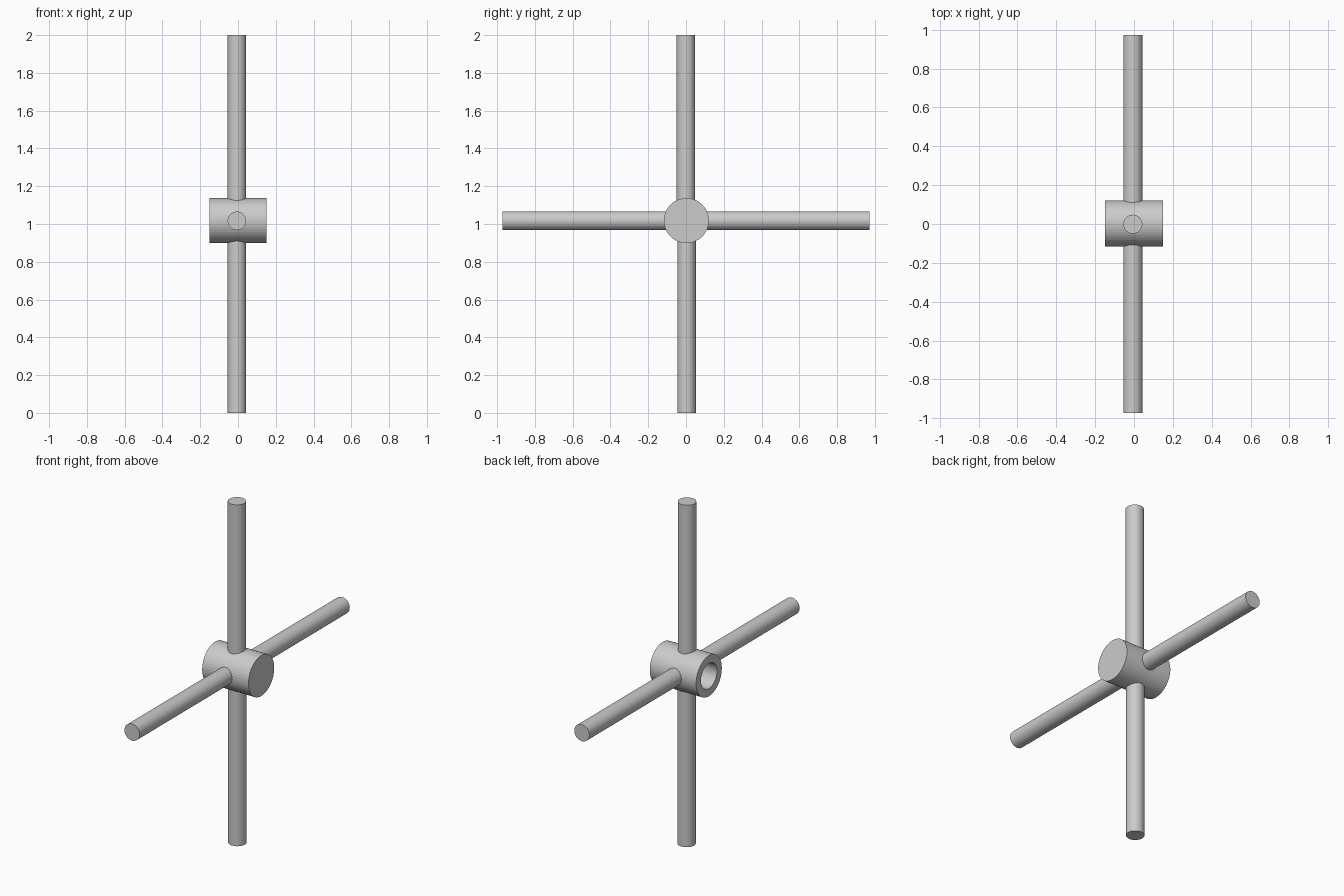
import bpy
import math
from mathutils import Vector

if "Cube" in bpy.data.objects:
    bpy.data.objects.remove(bpy.data.objects["Cube"])

HUB_Y, HUB_Z = 0.002, 1.018
HUB_R, HOLE_R, HALF = 0.119, 0.074, 0.15
FLOOR_X = 0.10      # closed end of the blind bore
SPOKE_X, SPOKE_R = -0.006, 0.049
N = 48


def rod(name, start, end, radius, sides=32):
    start, end = Vector(start), Vector(end)
    axis = end - start
    bpy.ops.mesh.primitive_cylinder_add(
        vertices=sides, radius=radius, depth=axis.length, location=(start + end) / 2,
        rotation=axis.to_track_quat('Z', 'Y').to_euler())
    bpy.context.object.name = name


# Hub: rings along x, outer wall, rim, and bore open towards -x
rings = [(HALF, HUB_R), (-HALF, HUB_R), (-HALF, HOLE_R), (FLOOR_X, HOLE_R)]
verts = [(x, HUB_Y + r * math.cos(2 * math.pi * i / N), HUB_Z + r * math.sin(2 * math.pi * i / N))
         for x, r in rings for i in range(N)]
faces = [(k * N + i, (k + 1) * N + i, (k + 1) * N + (i + 1) % N, k * N + (i + 1) % N)
         for k in range(3) for i in range(N)]
faces += [tuple(range(N)), tuple(reversed(range(3 * N, 4 * N)))]
mesh = bpy.data.meshes.new("hub")
mesh.from_pydata(verts, [], faces)
hub = bpy.data.objects.new("hub", mesh)
bpy.context.collection.objects.link(hub)

# Four spokes, set into the hub wall without crossing the bore
INNER = 0.095
rod("upper_spoke", (SPOKE_X, -0.001, HUB_Z + INNER), (SPOKE_X, -0.001, 2.0), SPOKE_R)
rod("lower_spoke", (SPOKE_X, 0.003, HUB_Z - INNER), (SPOKE_X, 0.003, 0.0), SPOKE_R)
for name, s in (("front_spoke", -1), ("back_spoke", 1)):
    rod(name, (SPOKE_X, HUB_Y + s * INNER, 1.017), (SPOKE_X, s * 0.972, 1.017), SPOKE_R)
